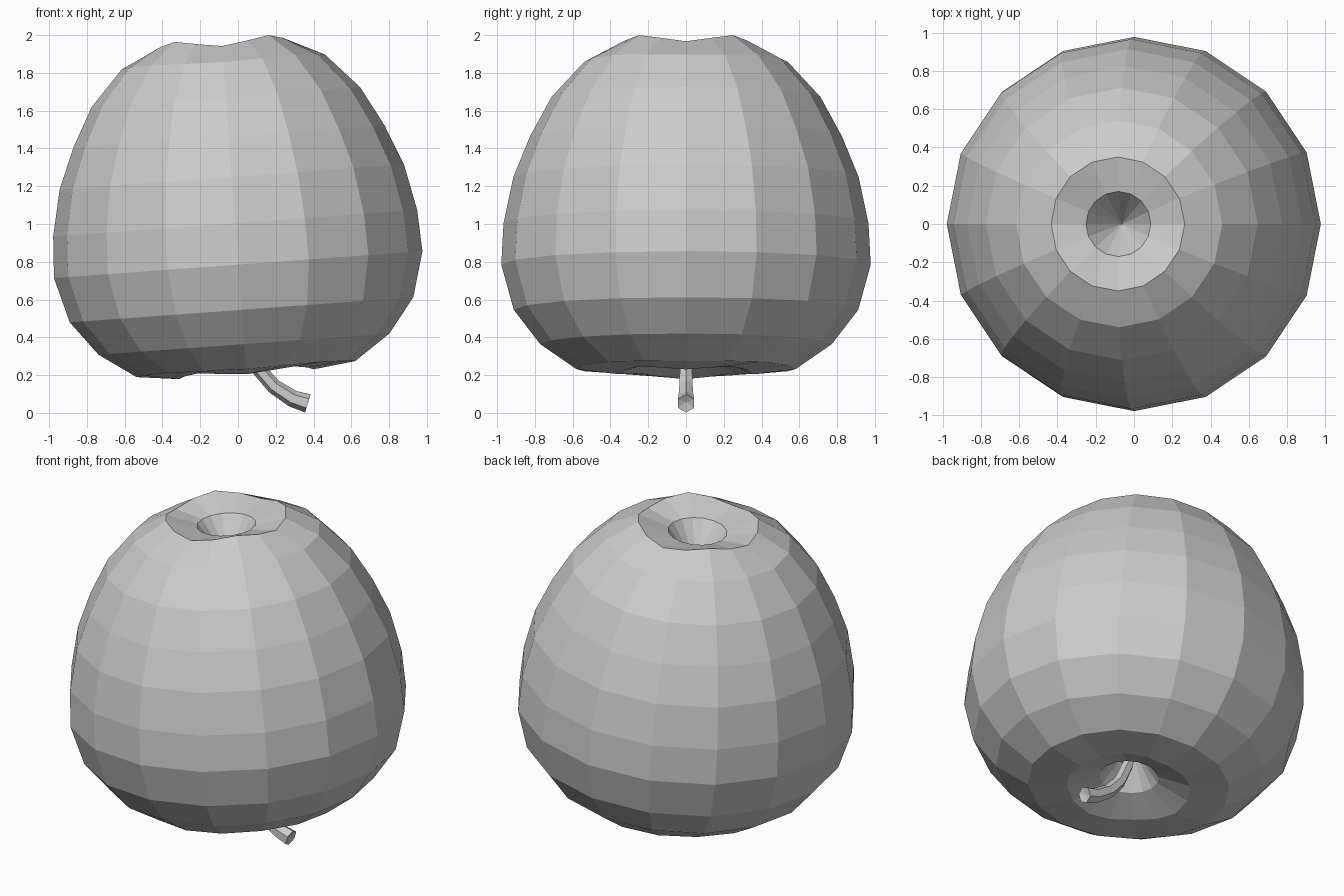
import bpy, bmesh, math
from mathutils import Vector, Matrix

cube = bpy.data.objects.get("Cube")
if cube:
    bpy.data.objects.remove(cube)

grey = bpy.data.materials.new("plain grey")
grey.use_nodes = True
colour = (0.6, 0.6, 0.6, 1)
grey.diffuse_color = colour
grey.node_tree.nodes["Principled BSDF"].inputs["Base Color"].default_value = colour


def skin(name, rings, start, end):
    """Join equal rings of points with quads and close both ends with fans."""
    bm = bmesh.new()
    loops = [[bm.verts.new(p) for p in ring] for ring in rings]
    n = len(loops[0])
    for a, b in zip(loops, loops[1:]):
        for i in range(n):
            j = (i + 1) % n
            bm.faces.new((a[i], a[j], b[j], b[i]))
    for loop, tip in ((loops[0], start), (loops[-1], end)):
        v = bm.verts.new(tip)
        for i in range(n):
            bm.faces.new((loop[i], loop[(i + 1) % n], v))
    bmesh.ops.recalc_face_normals(bm, faces=bm.faces)
    mesh = bpy.data.meshes.new(name)
    bm.to_mesh(mesh)
    bm.free()
    mesh.materials.append(grey)
    obj = bpy.data.objects.new(name, mesh)
    bpy.context.collection.objects.link(obj)
    return obj


# Fruit body: (radius, height, lobe height) from the lower hollow to the upper one
profile = [(0.17, 0.29, 0), (0.355, 0.215, 0.012), (0.58, 0.235, 0.005),
           (0.772, 0.363, 0), (0.912, 0.545, 0), (0.978, 0.785, 0),
           (0.966, 1.005, 0), (0.914, 1.25, 0), (0.826, 1.465, 0),
           (0.712, 1.675, 0), (0.54, 1.865, 0.005), (0.35, 1.965, 0.02),
           (0.17, 1.915, 0)]
SIDES = 16
tilt = Matrix.Translation((0, 0, 0.8)) @ Matrix.Rotation(-0.073, 4, 'Y') @ Matrix.Translation((0, 0, -0.8))
rings = []
for r, z, lobe in profile:
    angles = [math.tau * i / SIDES for i in range(SIDES)]
    rings.append([tilt @ Vector((r * math.cos(a), r * math.sin(a), z - lobe * math.cos(4 * a)))
                  for a in angles])
skin("fruit_body", rings, tilt @ Vector((0, 0, 0.52)), tilt @ Vector((0, 0, 1.68)))

# Stem: hexagonal tube curving out of the lower hollow, flared at the cut end
path = [(0.02, 0.54, 0.035), (0.05, 0.36, 0.035), (0.11, 0.23, 0.037),
        (0.19, 0.14, 0.04), (0.29, 0.075, 0.045), (0.37, 0.05, 0.05)]
rings = []
for i, (x, z, r) in enumerate(path):
    before, after = path[max(i - 1, 0)], path[min(i + 1, len(path) - 1)]
    along = Vector((after[0] - before[0], 0, after[1] - before[1])).normalized()
    side = Vector((0, 1, 0))
    up = along.cross(side)
    rings.append([Vector((x, 0, z)) + r * (math.cos(a) * up + math.sin(a) * side)
                  for a in (math.tau * k / 6 for k in range(6))])
skin("stem", rings, (0.02, 0, 0.55), (0.36, 0, 0.055))
